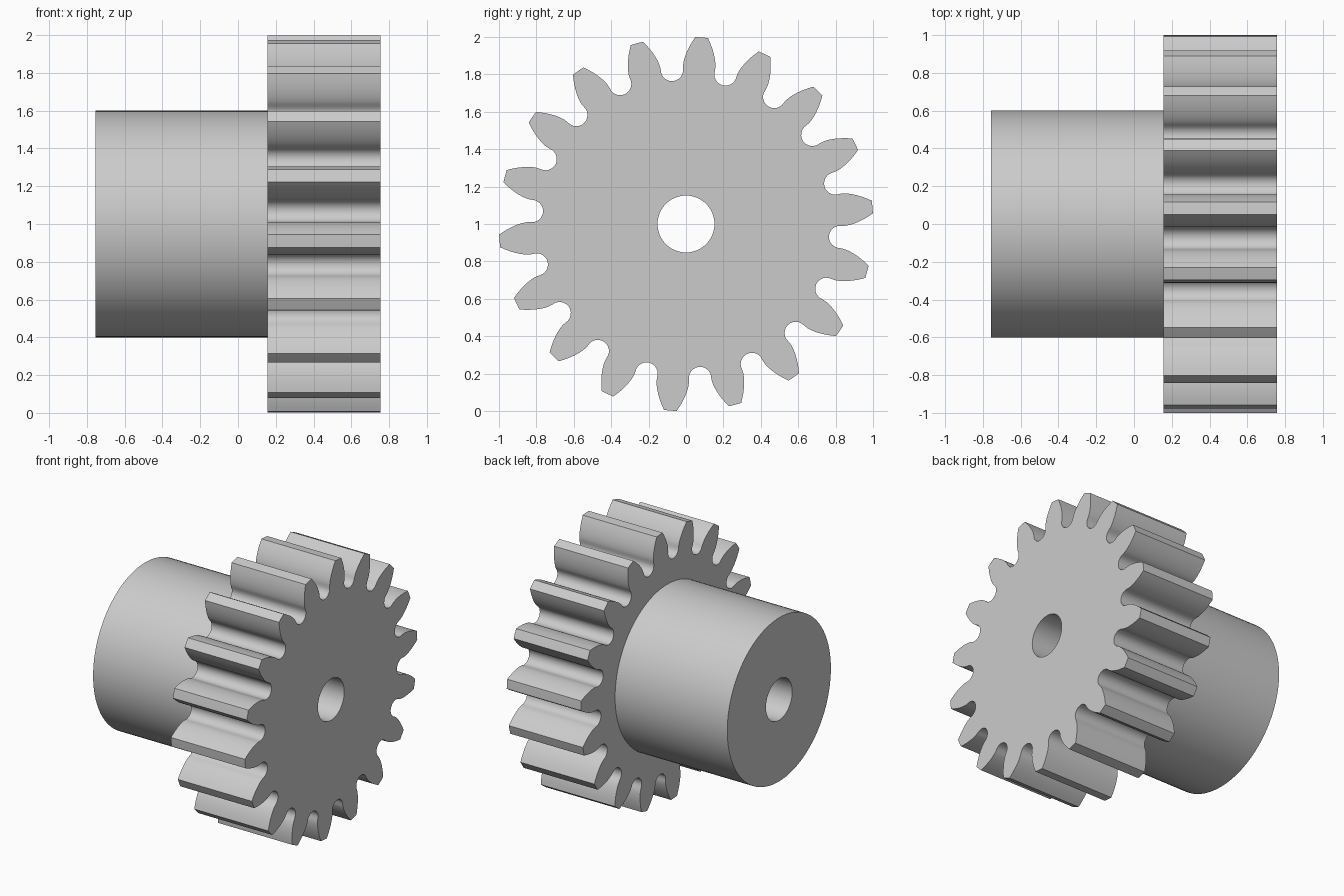
import bpy, bmesh
from math import pi, sin, cos, tan, acos, radians

cube = bpy.data.objects.get("Cube")
if cube:
    bpy.data.objects.remove(cube)

TEETH = 18
TIP, PITCH = 1.0, 0.9
PRESSURE = radians(20)
BASE = PITCH * cos(PRESSURE)
PHASE = radians(5.2)
HUB_END, GEAR_BACK, GEAR_FRONT = -0.755, 0.155, 0.755
HUB_R, BORE_R = 0.6, 0.152


def involute(a):
    return tan(a) - a


def half_angle(r):
    """Half the angular thickness of a tooth at radius r."""
    a = acos(min(1, BASE / r))
    return pi / (2 * TEETH) + involute(PRESSURE) - involute(a)


def tooth_points():
    """One tooth and the rounded gap after it, as (angle, radius) pairs."""
    steps = 10
    flank = []
    for i in range(steps + 1):
        r = BASE + (TIP - BASE) * (i / steps) ** 1.5
        flank.append((half_angle(r), r))
    pts = [(-a, r) for a, r in flank]
    pts.append((0, TIP))
    pts += flank[::-1]
    # round gap bottom, tangent to the radial lower flanks
    gap = pi / TEETH - half_angle(BASE)
    centre = 0.826
    radius = centre * sin(gap)
    for i in range(13):
        t = gap + (pi - 2 * gap) * i / 12 - gap * (1 - 2 * i / 12) * 2
        p = complex(centre - radius * sin(t), -radius * cos(t))
        pts.append((pi / TEETH + p.imag / p.real, abs(p)))
    return pts


def gear_profile():
    tooth = tooth_points()
    return [(r * cos(a + PHASE + k * 2 * pi / TEETH), r * sin(a + PHASE + k * 2 * pi / TEETH))
            for k in range(TEETH) for a, r in tooth]


def circle(r, n=96):
    return [(r * cos(2 * pi * i / n), r * sin(2 * pi * i / n)) for i in range(n)]


bm = bmesh.new()


def loop(points, x):
    verts = [bm.verts.new((x, y, z + 1)) for y, z in points]
    for a, b in zip(verts, verts[1:] + verts[:1]):
        bm.edges.new((a, b))
    return verts


def wall(a, b):
    n = len(a)
    for i in range(n):
        j = (i + 1) % n
        bm.faces.new((a[i], a[j], b[j], b[i]))


def flat_ring(outer, inner):
    edges = [bm.edges.get((l[i - 1], l[i])) for l in (outer, inner) for i in range(len(l))]
    bmesh.ops.triangle_fill(bm, edges=edges, use_beauty=True, normal=(1, 0, 0))


# Outlines along the axis
profile = gear_profile()
teeth_front, teeth_back = loop(profile, GEAR_FRONT), loop(profile, GEAR_BACK)
hub_root, hub_end = loop(circle(HUB_R), GEAR_BACK), loop(circle(HUB_R), HUB_END)
bore_front, bore_end = loop(circle(BORE_R), GEAR_FRONT), loop(circle(BORE_R), HUB_END)

# Toothed rim, hub and bore walls
wall(teeth_front, teeth_back)
wall(hub_root, hub_end)
wall(bore_front, bore_end)

# Flat faces
flat_ring(teeth_front, bore_front)
flat_ring(teeth_back, hub_root)
flat_ring(hub_end, bore_end)
bmesh.ops.recalc_face_normals(bm, faces=bm.faces[:])

mesh = bpy.data.meshes.new("spur_gear_with_hub")
bm.to_mesh(mesh)
bm.free()
gear = bpy.data.objects.new("spur_gear_with_hub", mesh)
bpy.context.collection.objects.link(gear)

# Plain grey metal
grey = bpy.data.materials.new("light_grey")
grey.use_nodes = True
colour = (0.6, 0.6, 0.6, 1)
grey.diffuse_color = colour
grey.node_tree.nodes["Principled BSDF"].inputs["Base Color"].default_value = colour
mesh.materials.append(grey)

bpy.ops.object.select_all(action="DESELECT")
gear.select_set(True)
bpy.context.view_layer.objects.active = gear
bpy.ops.object.shade_smooth_by_angle(angle=radians(30))
